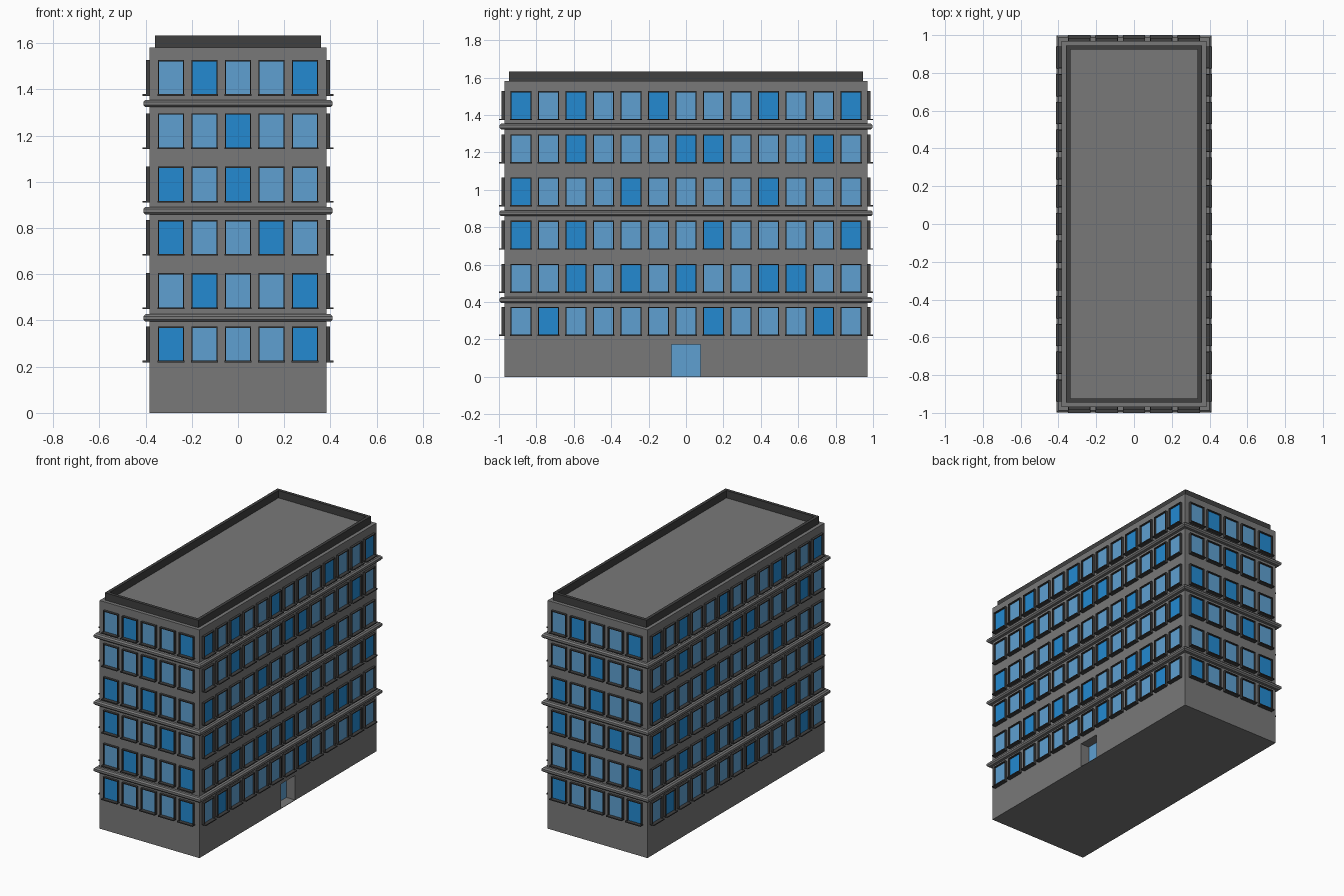
import bpy, bmesh, math
from mathutils import Matrix, Vector

if "Cube" in bpy.data.objects:
    bpy.data.objects.remove(bpy.data.objects["Cube"])

HX, HY, TOP = 0.383, 0.97, 1.582      # body half sizes and height


def material(name, rgb):
    m = bpy.data.materials.new(name)
    m.diffuse_color = (*rgb, 1.0)
    m.use_nodes = True
    m.node_tree.nodes["Principled BSDF"].inputs["Base Color"].default_value = m.diffuse_color
    return m


WALL = material("wall grey", (0.19, 0.19, 0.19))
DARK = material("dark trim", (0.05, 0.05, 0.05))
PALE = material("pale blue glass", (0.113, 0.353, 0.64))
DEEP = material("deep blue glass", (0.017, 0.255, 0.64))


def box(bm, lo, hi, matrix=Matrix(), mat=0):
    lo, hi = Vector(lo), Vector(hi)
    size = hi - lo
    place = matrix @ Matrix.Translation((lo + hi) / 2) @ Matrix.Diagonal((*size, 1))
    verts = bmesh.ops.create_cube(bm, size=1, matrix=place)["verts"]
    for f in {f for v in verts for f in v.link_faces}:
        f.material_index = mat


def finish(name, bm, mats):
    bmesh.ops.recalc_face_normals(bm, faces=bm.faces)
    mesh = bpy.data.meshes.new(name)
    bm.to_mesh(mesh)
    bm.free()
    for m in mats:
        mesh.materials.append(m)
    ob = bpy.data.objects.new(name, mesh)
    bpy.context.collection.objects.link(ob)
    return ob


def ring(name, profile, mat):
    """Sweep a closed (offset, z) profile round the building's rectangle."""
    bm = bmesh.new()
    loops = [[bm.verts.new((sx * (HX + o), sy * (HY + o), z))
              for sx, sy in ((-1, -1), (1, -1), (1, 1), (-1, 1))]
             for o, z in profile]
    for i, a in enumerate(loops):
        b = loops[(i + 1) % len(loops)]
        for j in range(4):
            k = (j + 1) % 4
            bm.faces.new((a[j], a[k], b[k], b[j]))
    return finish(name, bm, [mat])


# Main block with a recessed doorway on the right side
bm = bmesh.new()
box(bm, (-HX, -HY, 0), (HX, HY, TOP))
body = finish("building_body", bm, [WALL])
bm = bmesh.new()
box(bm, (HX - 0.07, -0.078, 0.003), (HX + 0.1, 0.078, 0.172))
cutter = finish("doorway_cutter", bm, [WALL])
cutter.hide_render = True
cutter.hide_viewport = False
cut = body.modifiers.new("doorway", "BOOLEAN")
cut.operation, cut.solver, cut.object = "DIFFERENCE", "EXACT", cutter
bpy.context.view_layer.objects.active = body
bpy.ops.object.modifier_apply(modifier="doorway")
bpy.data.objects.remove(cutter)

# Door glass at the back of the recess
bm = bmesh.new()
box(bm, (HX - 0.072, -0.078, 0.003), (HX - 0.066, 0.078, 0.172))
finish("door_glass", bm, [PALE])

# Roof parapet
ring("roof_parapet", [(-0.024, TOP - 0.01), (-0.024, 1.633),
                      (-0.046, 1.633), (-0.046, TOP - 0.01)], DARK)

# Chamfered string courses between pairs of floors
for i, z in enumerate((0.411, 0.875, 1.339)):
    ring(f"string_course_{i + 1}",
         [(-0.01, z - 0.016), (0.018, z - 0.016), (0.027, z - 0.007),
          (0.027, z + 0.007), (0.018, z + 0.016), (-0.01, z + 0.016)], WALL)

# Window tints per floor, lowest floor first (D = deep blue)
END = ["DLLLD", "LDLLD", "DLLDL", "DLDLL", "LLDLL", "LDLLD"]
SIDE = ["LDLLLLLDLLLDL", "LLDLDLDLLDDLL", "DLDLLLLDLLLLD",
        "DLLLDLLLLDLLL", "LLDLLLDDLLLDL", "DLDLLDLLLDLLD"]
W, H, T = 0.057, 0.077, 0.006          # half width, half height, frame bar


def facade(name, angle, dist, tints, pitch):
    rot = Matrix.Rotation(math.radians(angle), 4, "Z")
    frames, glass = bmesh.new(), bmesh.new()
    for row, line in enumerate(tints):
        z = 0.297 + 0.2307 * row
        for col, tint in enumerate(line):
            u = (col - (len(line) - 1) / 2) * pitch
            back, front = -dist + 0.005, -dist - 0.016
            # side bars, head bar and projecting sill
            for s in (-1, 1):
                a, b = sorted((u + s * W, u + s * (W - T)))
                box(frames, (a, front, z - H), (b, back, z + H), rot)
            box(frames, (u - W + T, front, z + H - T), (u + W - T, back, z + H), rot)
            box(frames, (u - W - 0.002, -dist - 0.03, z - H - 0.001),
                (u + W + 0.002, back, z - H + T), rot)
            # pane
            box(glass, (u - W + T, -dist - 0.004, z - H + T),
                (u + W - T, back, z + H - T), rot, int(tint == "D"))
    finish(name + "_window_frames", frames, [DARK])
    finish(name + "_window_glass", glass, [PALE, DEEP])


facade("front", 0, HY, END, 0.145)
facade("right", 90, HX, SIDE, 0.147)
facade("back", 180, HY, END, 0.145)
facade("left", 270, HX, SIDE, 0.147)
